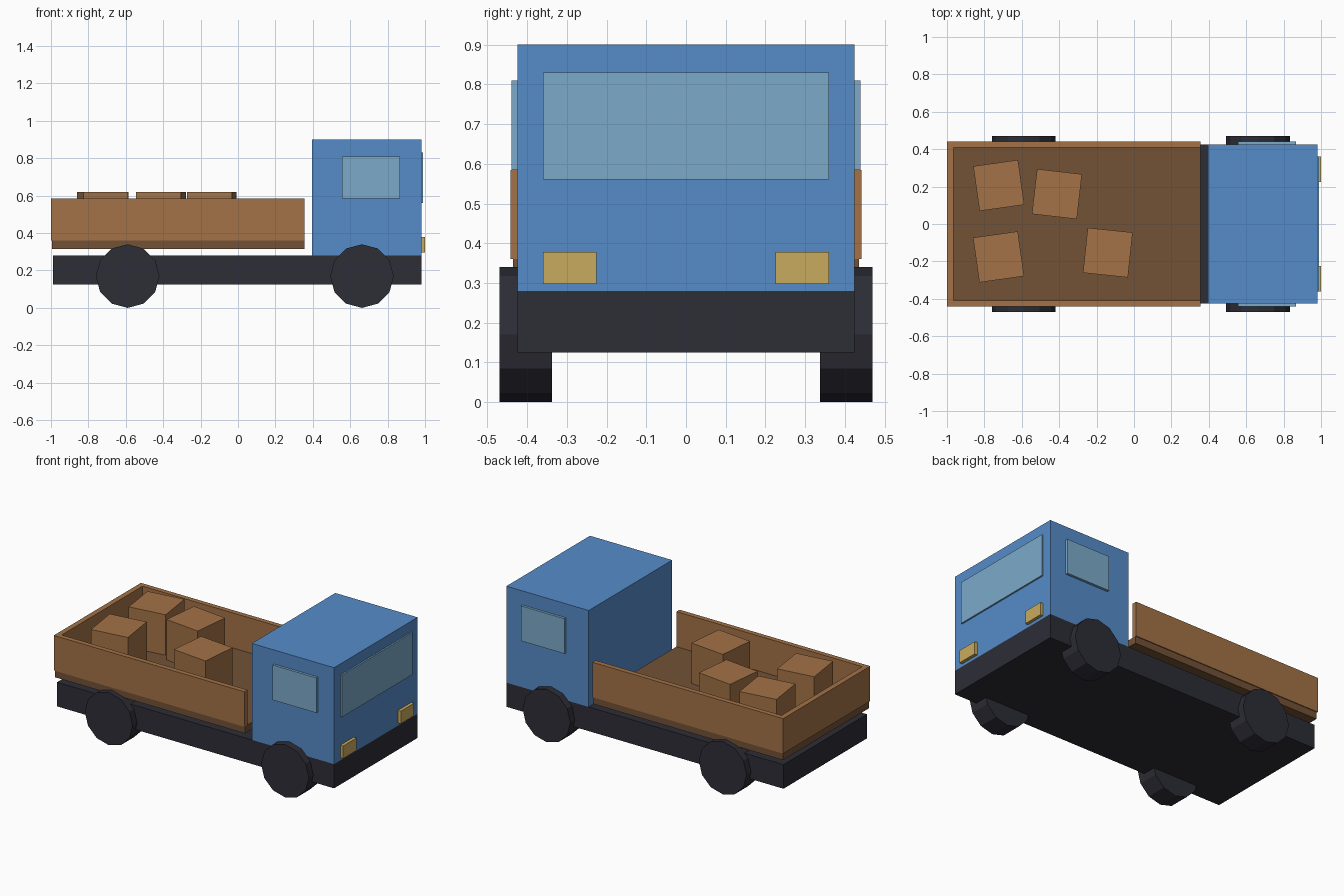
import bpy
import math

cube = bpy.data.objects.get("Cube")
if cube:
    bpy.data.objects.remove(cube, do_unlink=True)


def material(name, rgb):
    mat = bpy.data.materials.new(name)
    mat.use_nodes = True
    mat.diffuse_color = (*rgb, 1)
    mat.node_tree.nodes["Principled BSDF"].inputs["Base Color"].default_value = (*rgb, 1)
    return mat


blue = material("cab blue", (0.093, 0.262, 0.584))
dark = material("chassis dark", (0.026, 0.026, 0.037))
wood = material("wood", (0.367, 0.171, 0.063))
floor_wood = material("dark wood", (0.171, 0.084, 0.037))
glass = material("glass blue", (0.202, 0.402, 0.584))
lamp = material("lamp yellow", (0.584, 0.407, 0.112))


def finish(name, mat):
    obj = bpy.context.object
    obj.name = name
    obj.data.materials.append(mat)
    return obj


def box(name, mat, x, y, z, turn=0):
    """Box from (low, high) ranges, turned about its own vertical axis."""
    ranges = (x, y, z)
    bpy.ops.mesh.primitive_cube_add(size=1, location=[(a + b) / 2 for a, b in ranges])
    obj = finish(name, mat)
    obj.scale = [b - a for a, b in ranges]
    obj.rotation_euler.z = math.radians(turn)
    return obj


def side_range(side, inner, outer):
    return tuple(sorted((side * inner, side * outer)))


# Chassis and cab
box("chassis", dark, (-0.99, 0.98), (-0.424, 0.424), (0.125, 0.28))
box("cab", blue, (0.395, 0.98), (-0.424, 0.424), (0.28, 0.9))
box("windshield", glass, (0.975, 0.99), (-0.36, 0.36), (0.56, 0.83))

# Cargo bed, open towards the cab
box("bed_floor", floor_wood, (-0.995, 0.355), (-0.436, 0.436), (0.315, 0.36))
box("bed_tail_wall", wood, (-1.0, -0.966), (-0.442, 0.442), (0.36, 0.585))

# Parts repeated on both sides
for label, side in (("left", 1), ("right", -1)):
    box(label + "_bed_wall", wood, (-0.966, 0.355), side_range(side, 0.41, 0.442), (0.36, 0.585))
    box(label + "_window", glass, (0.555, 0.865), side_range(side, 0.42, 0.44), (0.585, 0.81))
    box(label + "_headlight", lamp, (0.975, 1.0), side_range(side, 0.225, 0.36), (0.297, 0.378))
    for end, x in (("front", 0.663), ("rear", -0.59)):
        bpy.ops.mesh.primitive_cylinder_add(
            vertices=12, radius=0.17, depth=0.133,
            location=(x, side * 0.4035, 0.17), rotation=(math.pi / 2, 0, 0))
        finish(f"{label}_{end}_wheel", dark)

# Crates resting on the bed
half = 0.121
for i, (x, y, turn) in enumerate([(-0.723, 0.206, 8), (-0.412, 0.16, -6.5),
                                  (-0.724, -0.176, 8), (-0.14, -0.153, -6)]):
    box(f"crate_{i + 1}", wood, (x - half, x + half), (y - half, y + half), (0.36, 0.62), turn)
